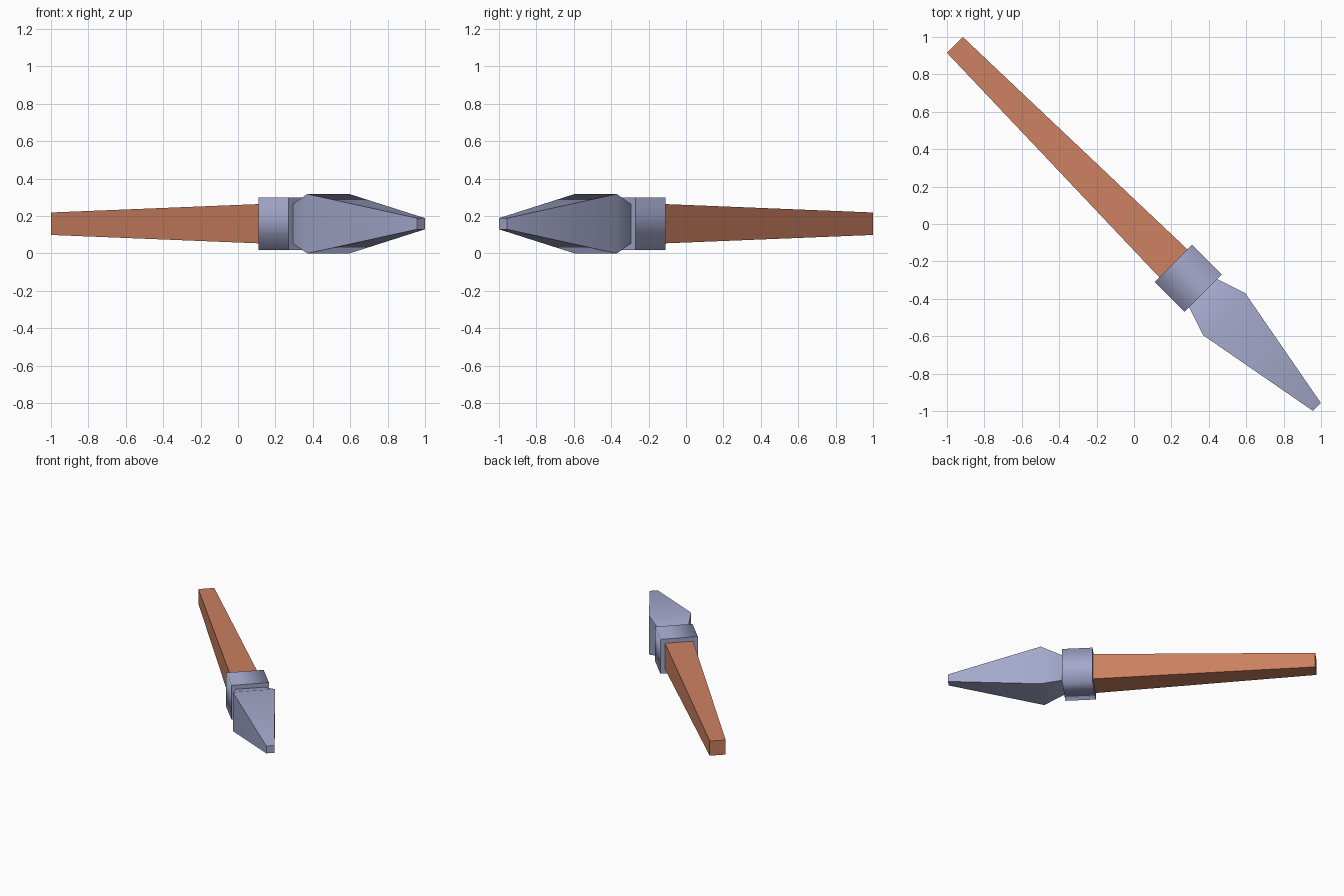
import bpy, bmesh, math

if "Cube" in bpy.data.objects:
    bpy.data.objects.remove(bpy.data.objects["Cube"])

R2 = math.sqrt(2)
ZC = 0.159  # height of the tool axis


def material(name, col):
    m = bpy.data.materials.new(name)
    m.diffuse_color = (*col, 1)
    m.use_nodes = True
    m.node_tree.nodes["Principled BSDF"].inputs["Base Color"].default_value = m.diffuse_color
    return m


wood = material("warm brown wood", (0.60, 0.215, 0.117))
steel = material("blue grey metal", (0.37, 0.395, 0.60))


def square_loft(name, rings, mat, smooth_sides=False):
    """Square sections (distance along axis, half width) lofted along the (1,-1) diagonal."""
    bm = bmesh.new()
    loops = []
    for t, h in rings:
        loops.append([bm.verts.new(((t + s * h) / R2, (-t + s * h) / R2, ZC + u * h))
                      for s, u in ((1, 1), (-1, 1), (-1, -1), (1, -1))])
    for a, b in zip(loops, loops[1:]):
        for i in range(4):
            j = (i + 1) % 4
            bm.faces.new((a[i], a[j], b[j], b[i]))
    caps = [bm.faces.new(loops[0]), bm.faces.new(loops[-1])]
    bmesh.ops.recalc_face_normals(bm, faces=bm.faces)
    for f in bm.faces:
        f.smooth = True
    for e in bm.edges:
        if smooth_sides:
            e.smooth = not any(f in caps for f in e.link_faces)
        else:
            e.smooth = e.calc_face_angle() < math.radians(35)
    me = bpy.data.meshes.new(name)
    bm.to_mesh(me)
    bm.free()
    me.materials.append(mat)
    ob = bpy.data.objects.new(name, me)
    bpy.context.collection.objects.link(ob)
    return ob


# tapered wooden handle
square_loft("handle", [(-1.355, 0.06), (0.30, 0.106)], wood)
# metal collar, softly shaded round its sides
square_loft("collar", [(0.297, 0.141), (0.523, 0.141)], steel, True)
# flared head running to a blunt point
square_loft("blade", [(0.523, 0.106), (0.682, 0.159), (1.383, 0.03)], steel)
